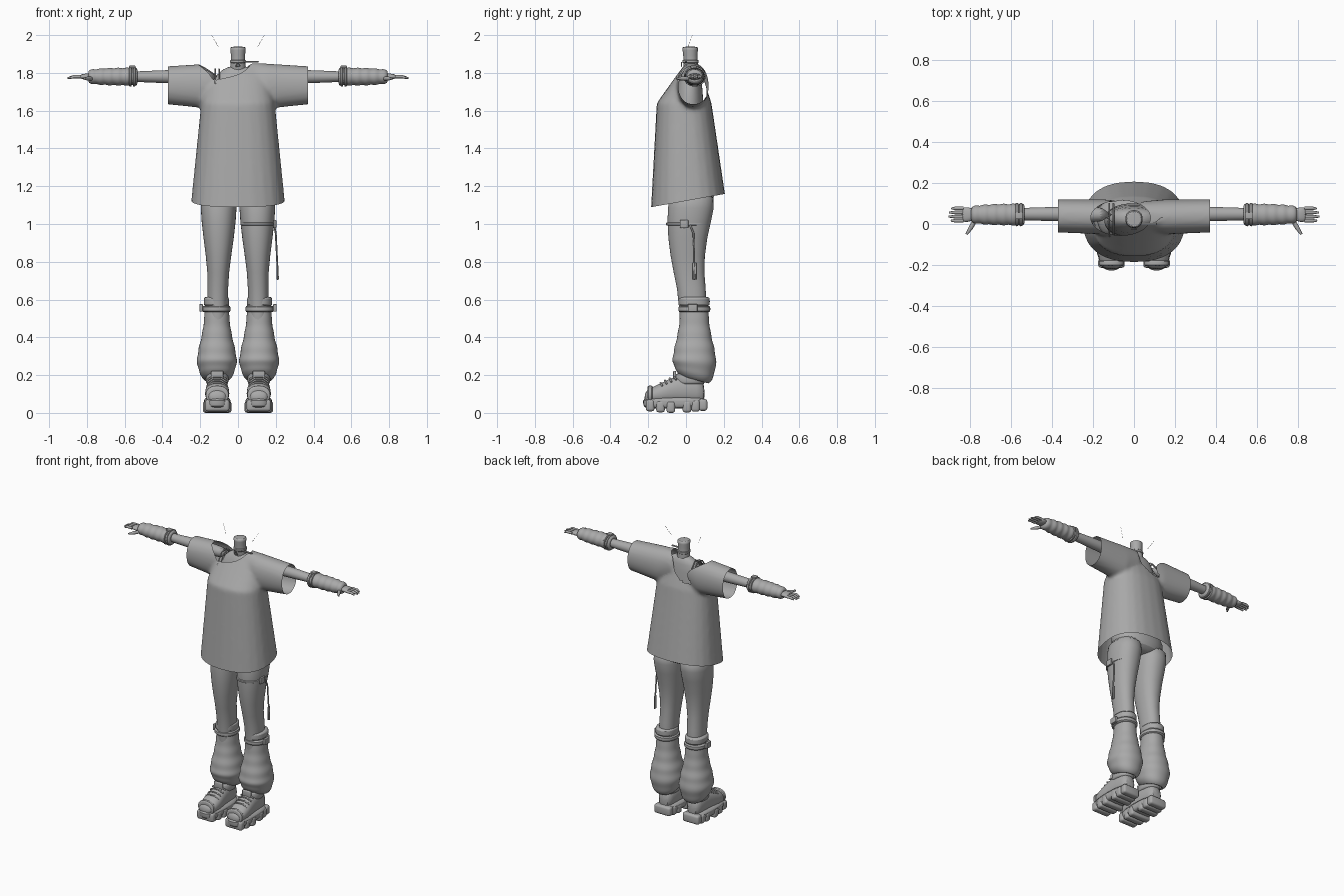
import bpy, bmesh, math
from mathutils import Vector

cube = bpy.data.objects.get("Cube")
if cube:
    bpy.data.objects.remove(cube, do_unlink=True)

grey = bpy.data.materials.new("plain_grey")
grey.use_nodes = True
grey.diffuse_color = (.4, .4, .4, 1)
grey.node_tree.nodes["Principled BSDF"].inputs["Base Color"].default_value = grey.diffuse_color

ARM_Y, ARM_Z = .046, 1.78
FOOT_X = .11


def finish(name, mesh, mirror=False, subsurf=False):
    """Make an object with the material, shading and modifiers."""
    mesh.materials.clear()
    mesh.materials.append(grey)
    mesh.shade_smooth()
    mesh.set_sharp_from_angle(angle=math.radians(50))
    part = bpy.data.objects.new(name, mesh)
    bpy.context.scene.collection.objects.link(part)
    if subsurf:
        part.modifiers.new("Subsurf", 'SUBSURF')
    if mirror:
        part.modifiers.new("Mirror", 'MIRROR').use_mirror_merge = False
    return part


def to_mesh(name, bm):
    mesh = bpy.data.meshes.new(name)
    bm.to_mesh(mesh)
    bm.free()
    return mesh


def blend(first, last, steps):
    """Evenly spaced rings from the first one to the last one."""
    return [Vector(first).lerp(Vector(last), i / steps) for i in range(steps + 1)]


def add_loft(bm, rings, axis='z', caps=True, power=2.2, sides=24):
    """Skin rings of (position, centre a, centre b, half width a, half width b)."""
    def rounded(value):
        return math.copysign(abs(value) ** (2 / power), value)

    loops = []
    for pos, mid_a, mid_b, half_a, half_b in rings:
        loop = []
        for i in range(sides):
            turn = math.tau * i / sides
            a = mid_a + half_a * rounded(math.cos(turn))
            b = mid_b + half_b * rounded(math.sin(turn))
            place = {'x': (pos, a, b), 'y': (a, pos, b), 'z': (a, b, pos)}[axis]
            loop.append(bm.verts.new(place))
        loops.append(loop)
    for low, high in zip(loops, loops[1:]):
        for i in range(sides):
            bm.faces.new((low[i - 1], low[i], high[i], high[i - 1]))
    if caps:
        bm.faces.new(loops[0])
        bm.faces.new(loops[-1])
    bmesh.ops.recalc_face_normals(bm, faces=bm.faces)


def loft(name, rings, axis='z', mirror=False, subsurf=True, **options):
    bm = bmesh.new()
    add_loft(bm, rings, axis, **options)
    return finish(name, to_mesh(name, bm), mirror, subsurf)


def band(name, ring, height, axis='z', mirror=False):
    """A strap with rounded edges around a limb."""
    pos, mid_a, mid_b, half_a, half_b = ring
    rings = []
    for side, inset in ((-1, .006), (-.8, 0), (.8, 0), (1, .006)):
        rings.append((pos + side * height / 2, mid_a, mid_b, half_a - inset, half_b - inset))
    loft(name, rings, axis, mirror)


def box(name, centre, size, bevel=.003, mirror=False):
    bm = bmesh.new()
    bmesh.ops.create_cube(bm, size=1)
    for vert in bm.verts:
        vert.co = Vector(centre) + vert.co * Vector(size)
    bmesh.ops.bevel(bm, geom=bm.edges[:], offset=bevel, segments=3, affect='EDGES', profile=.5)
    finish(name, to_mesh(name, bm), mirror)


def tube(name, points, radius, mirror=False, tip=1.0):
    curve = bpy.data.curves.new(name, 'CURVE')
    curve.dimensions, curve.bevel_depth = '3D', radius
    curve.bevel_resolution, curve.use_fill_caps = 2, True
    spline = curve.splines.new('POLY')
    spline.points.add(len(points) - 1)
    for point, place in zip(spline.points, points):
        point.co = (*place, 1)
    spline.points[-1].radius = tip
    helper = bpy.data.objects.new(name + "_helper", curve)
    mesh = bpy.data.meshes.new_from_object(helper)
    bpy.data.objects.remove(helper)
    finish(name, mesh, mirror)


# Shirt: body and sleeves fused into one soft solid
bm = bmesh.new()
hem, chest, shoulder = (1, 0, .02, .26, .21), (1.64, 0, -.01, .195, .145), (1.85, 0, .03, .14, .035)
add_loft(bm, blend(hem, chest, 6) + blend(chest, shoulder, 5)[1:], power=2.4)
for side in (1, -1):
    add_loft(bm, [(side * .04, .04, 1.76, .07, .09), (side * .15, .035, 1.73, .085, .12),
                  (side * .41, .04, 1.735, .08, .098)], axis='x')
shirt = finish("shirt_solid", to_mesh("shirt_solid", bm))
fuse = shirt.modifiers.new("Fuse", 'REMESH')
fuse.mode, fuse.voxel_size = 'VOXEL', .012
soften = shirt.modifiers.new("Soften", 'SMOOTH')
soften.factor, soften.iterations = .5, 6

# Neckline: an oval well cut slightly to the right, its walls removed
neck_x, neck_y, wide, deep = -.065, .03, .145, .085
oval = (neck_x, neck_y, wide, deep)
cutter = loft("neck_cutter", [(1.7, *oval), (2, *oval)], subsurf=False, power=2, sides=48)
cut = shirt.modifiers.new("Neckline", 'BOOLEAN')
cut.operation, cut.solver, cut.object = 'DIFFERENCE', 'EXACT', cutter
depsgraph = bpy.context.evaluated_depsgraph_get()
mesh = bpy.data.meshes.new_from_object(shirt.evaluated_get(depsgraph))
for helper in (shirt, cutter):
    bpy.data.objects.remove(helper, do_unlink=True)
bm = bmesh.new()
bm.from_mesh(mesh)
well = []
for face in bm.faces:
    middle = face.calc_center_median()
    reach = math.hypot((middle.x - neck_x) / wide, (middle.y - neck_y) / deep)
    if middle.z > 1.69 and reach < 1.0001:
        well.append(face)
bmesh.ops.delete(bm, geom=well, context='FACES')

# Open hem, rising to the back, and open cuffs
for place, normal in (((0, -.18, 1.09), (0, .18, -1)), ((.37, 0, 0), (1, 0, 0)), ((-.37, 0, 0), (-1, 0, 0))):
    bmesh.ops.bisect_plane(bm, geom=bm.verts[:] + bm.edges[:] + bm.faces[:],
                           plane_co=place, plane_no=normal, clear_outer=True)
finish("shirt", to_mesh("shirt", bm))

# Body under the shirt
loft("chest", [(1.2, 0, .02, .15, .1), (1.7, 0, .01, .15, .08), (1.8, 0, .03, .12, .05), (1.84, 0, .03, .04, .03)])
loft("hips", [(1.1, 0, .03, .07, .07), (1.12, 0, .03, .17, .12), (1.2, 0, .03, .19, .13), (1.3, 0, .02, .16, .1)])
loft("neck", [(1.79, 0, .03, .055, .05), (1.86, 0, .024, .033, .034), (1.93, 0, .022, .042, .042),
              (1.94, 0, .022, .042, .042)], power=2)
band("choker", (1.86, 0, .024, .043, .044), .02)
box("choker_tag", (.07, 0, 1.86), (.08, .012, .008))
pendant_y = -.024
corners = [(-.012, pendant_y, 1.835), (0, pendant_y, 1.855), (.012, pendant_y, 1.835)]
tube("pendant", corners + corners[:1], .003)
for x in (-.1, -.12):
    tube("shoulder_strap", [(x, -.06, 1.74), (x, -.01, 1.81), (x, .04, 1.82), (x, .1, 1.75)], .004)

# Arms and ribbed arm warmers
loft("arms", [(.1, .045, ARM_Z, .045, .045), (.38, .05, ARM_Z, .034, .035), (.8, ARM_Y, ARM_Z, .025, .018)],
     axis='x', mirror=True, power=2)
warmer, folds = [], 18
for i in range(folds + 1):
    along = i / folds
    radius = .052 - .014 * along ** 4 + .004 * math.sin(2 * i)
    warmer.append((.53 + .265 * along, ARM_Y, ARM_Z, radius, radius * .9))
loft("arm_warmers", warmer, axis='x', mirror=True, power=2)
for x in (.55, .57):
    band("wrist_strap", (x, ARM_Y, ARM_Z, .058, .053), .016, 'x', mirror=True)
box("wrist_buckle", (.56, .04, 1.832), (.035, .032, .012), mirror=True)

# Hands
loft("palms", [(.77, ARM_Y, ARM_Z, .025, .018), (.81, ARM_Y, ARM_Z, .038, .017), (.84, ARM_Y, ARM_Z, .036, .01)],
     axis='x', mirror=True)
for i in range(4):
    y = .016 + .02 * i
    tip_x = .907 - .012 * abs(i - 1.4)
    tube("finger", [(.83, y, ARM_Z), (.87, y, ARM_Z), (tip_x, y, ARM_Z - .008)], .009, mirror=True, tip=.5)
tube("thumb", [(.775, .015, ARM_Z - .01), (.795, -.02, ARM_Z - .01), (.815, -.05, ARM_Z - .01)],
     .011, mirror=True, tip=.5)

# Legs
loft("legs", [(1.18, .1, .03, .09, .11), (1.1, .103, .03, .1, .13), (.93, .102, .004, .083, .104),
              (.73, .104, .012, .052, .078), (.6, FOOT_X, .045, .058, .075), (.12, FOOT_X, .03, .045, .06)],
     mirror=True)
band("thigh_strap", (1, .104, .01, .092, .117), .018)
box("thigh_buckle", (.196, -.01, 1), (.014, .045, .042))
tube("hanging_ribbon", [(.19, .02, 1), (.2, .04, .95), (.212, .045, .705)], .005)
box("ribbon_end", (.208, .045, .75), (.006, .024, .09), .002)

# Leg warmers: slouched tubes whose lower edge drops towards the heel
bm = bmesh.new()
slouch, folds = [], 22
for i in range(folds + 1):
    down = i / folds
    swell = .064 + .042 * math.sin(math.pi * down ** 2.5) + .004 * down * math.sin(1.6 * i)
    slouch.append((.6 - .43 * down, .112, .044, swell, swell + .01))
slouch.append((.18, FOOT_X, .04, .055, .07))
add_loft(bm, slouch, caps=False)
for vert in bm.verts:
    lowness = max(0, min(1, (.3 - vert.co.z) / .12))
    vert.co.z -= .28 * (vert.co.y - .05) * lowness
finish("leg_warmers", to_mesh("leg_warmers", bm), mirror=True, subsurf=True)
band("warmer_cuff", (.59, .114, .044, .068, .083), .05, mirror=True)
band("calf_strap", (.55, .115, .044, .077, .086), .034, mirror=True)
box("calf_buckle", (.195, .035, .556), (.018, .05, .04), mirror=True)

# Chunky shoes
loft("shoe_uppers", [(-.22, FOOT_X, .08, .03, .02), (-.2, FOOT_X, .09, .057, .04), (-.13, FOOT_X, .1, .068, .056),
                     (-.05, FOOT_X, .125, .058, .08), (.07, FOOT_X, .12, .054, .075),
                     (.1, FOOT_X, .1, .035, .05)], axis='y', mirror=True)
sole_y = -.06
loft("shoe_soles", [(.022, FOOT_X, sole_y, .06, .15), (.03, FOOT_X, sole_y, .07, .165),
                    (.07, FOOT_X, sole_y, .074, .172), (.085, FOOT_X, sole_y, .058, .154)],
     mirror=True, power=2.8)
for y in (-.19, -.135, -.08, .005, .05, .09):
    taper = abs(y - sole_y)
    box("sole_lug", (FOOT_X, y, .031 + taper ** 2 / 2), (.155 - taper / 5, .046, .062), .014, mirror=True)
band("toe_cap", (-.19, FOOT_X, .095, .062, .05), .03, 'y', mirror=True)
for i in range(4):
    y, z = -.135 + .024 * i, .16 + .012 * i
    lace = [(FOOT_X + side * reach, y + drop / 2, z - drop)
            for side, reach, drop in ((-1, .05, .02), (-1, .02, 0), (1, .02, 0), (1, .05, .02))]
    tube("lace", lace, .005, mirror=True)
box("shoe_tongue", (FOOT_X, sole_y, .2), (.065, .016, .045), .006, mirror=True)
band("ankle_collar", (.18, FOOT_X, .02, .06, .08), .06, mirror=True)

# Tiny loose strands above the shoulders
for i in range(4):
    start = Vector((.104 + .009 * i, .012 + .006 * i, 1.94 + .016 * i))
    tube("loose_strand", [start, start + Vector((.009, .003, .01))], .0015, mirror=True, tip=.4)
